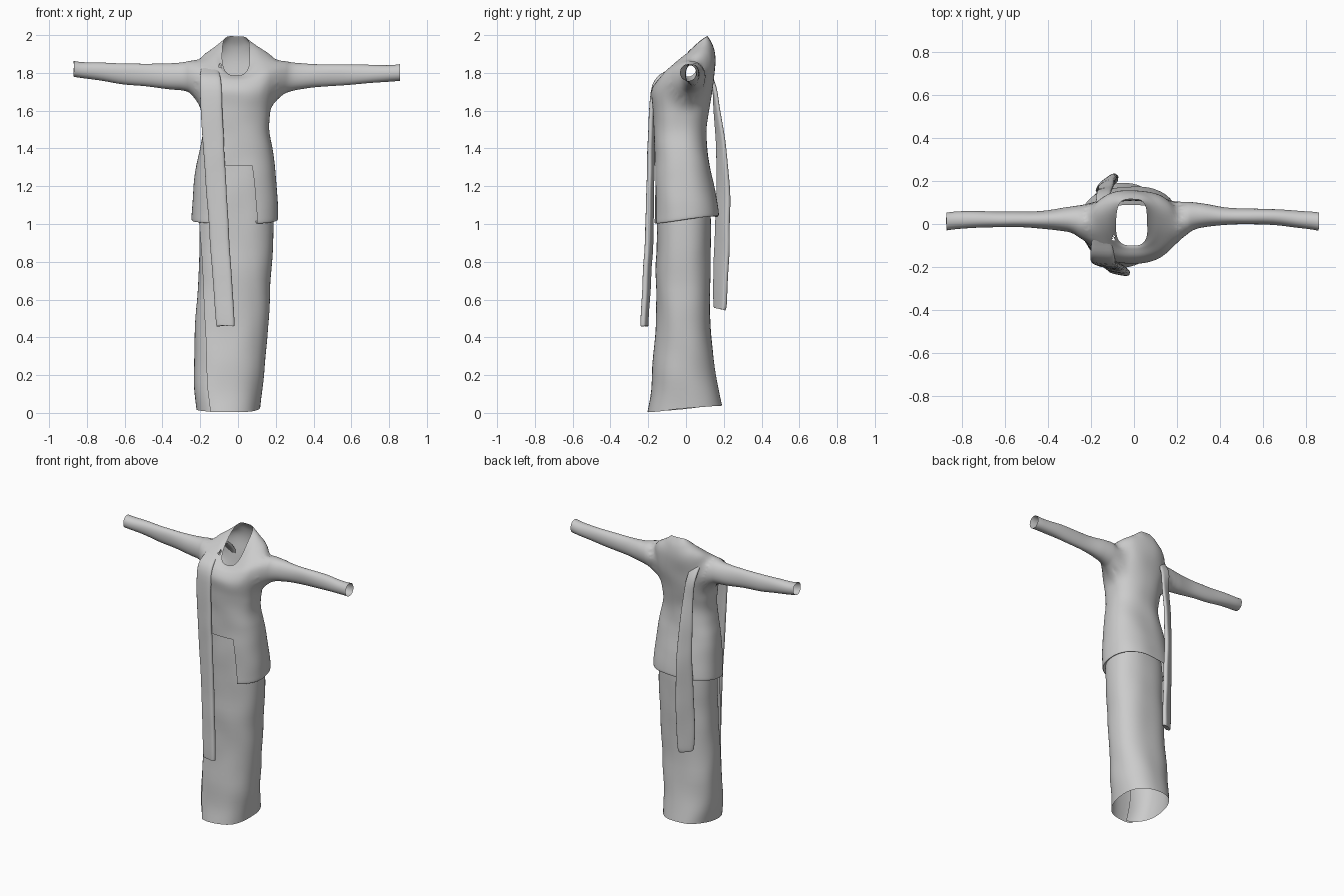
import bpy, bmesh, math
from mathutils import Vector, noise

if "Cube" in bpy.data.objects:
    bpy.data.objects.remove(bpy.data.objects["Cube"], do_unlink=True)

GREY = (0.6, 0.6, 0.6, 1)
cloth = bpy.data.materials.new("grey cloth")
cloth.use_nodes = True
cloth.diffuse_color = GREY
cloth.node_tree.nodes["Principled BSDF"].inputs["Base Color"].default_value = GREY


def smooth_rows(rows, steps=6):
    """Catmull-Rom interpolation of rows of numbers."""
    out = []
    last = len(rows) - 1
    for i in range(last):
        a, b, c, d = (rows[max(0, min(last, i + k))] for k in (-1, 0, 1, 2))
        for s in range(steps):
            t = s / steps
            out.append([q + t / 2 * (r - p + t * (2*p - 5*q + 4*r - w + t * (3*(q - r) + w - p)))
                        for p, q, r, w in zip(a, b, c, d)])
    return out + [list(rows[-1])]


def skin(bm, rings, closed=False, caps=False, wrinkle=0.006, gap=0, gap_top=0):
    """Skin point rings with quads; the last gap columns stay open below gap_top."""
    grid = [[bm.verts.new(p + noise.noise_vector(p * 6) * wrinkle) for p in ring] for ring in rings]
    n = len(grid[0])
    columns = n if closed else n - 1
    for low, high, ring in zip(grid, grid[1:], rings):
        for j in range(columns):
            if j >= columns - gap and ring[j].z < gap_top:
                continue
            k = (j + 1) % n
            bm.faces.new((low[j], low[k], high[k], high[j]))
    if caps:
        bm.faces.new(grid[0][::-1])
        bm.faces.new(grid[-1])
    bmesh.ops.delete(bm, geom=[v for v in bm.verts if not v.link_faces], context='VERTS')
    bmesh.ops.remove_doubles(bm, verts=bm.verts, dist=0.0002)


def finish(name, bm):
    """Turn the surface into a smooth shaded object."""
    mesh = bpy.data.meshes.new(name)
    bm.to_mesh(mesh)
    bm.free()
    mesh.materials.append(cloth)
    obj = bpy.data.objects.new(name, mesh)
    bpy.context.collection.objects.link(obj)
    bpy.ops.object.select_all(action='DESELECT')
    obj.select_set(True)
    bpy.context.view_layer.objects.active = obj
    bpy.ops.object.shade_smooth_by_angle(angle=math.radians(50))


def rounded(angle, power=2.4):
    """Unit superellipse point."""
    c, s = math.cos(angle), math.sin(angle)
    return (math.copysign(abs(c) ** (2 / power), c), math.copysign(abs(s) ** (2 / power), s))


def body_ring(row, sweep=360, count=64, flare=0.0):
    """Ring from z front/back, x range, y range, start angle, side lift and squareness."""
    zf, zb, x0, x1, y0, y1, start, lift, power = row
    pts = []
    for j in range(count + 1):
        c, s = rounded(math.radians(start + sweep * j / count), power)
        grow = 1 + flare * max(0, 1 - 5 * j / count)
        pts.append(Vector(((x0 + x1) / 2 + (x1 - x0) / 2 * c * grow,
                           (y0 + y1) / 2 + (y1 - y0) / 2 * s * grow,
                           (zf + zb) / 2 + (zb - zf) / 2 * s + lift * c * c)))
    return pts


# Jacket body, open at the lower front, with a slanted neck opening
jacket = [
    (1.015, 1.06, -.225, .19, -.155, .15, -63, 0, 2.4),
    (1.0, 1.04, -.243, .208, -.172, .172, -63, .005, 2.4),
    (1.06, 1.08, -.243, .211, -.172, .17, -64, 0, 2.4),
    (1.2, 1.2, -.235, .207, -.17, .15, -67, 0, 2.4),
    (1.31, 1.31, -.22, .195, -.17, .128, -69, 0, 2.4),
    (1.4, 1.4, -.2, .182, -.17, .112, -69, 0, 2.4),
    (1.5, 1.5, -.187, .163, -.17, .107, -70, 0, 2.4),
    (1.61, 1.61, -.195, .175, -.176, .122, -70, 0, 2.4),
    (1.70, 1.74, -.212, .2, -.183, .145, -70, .02, 2.4),
    (1.755, 1.86, -.212, .2, -.155, .157, -70, .05, 2.3),
    (1.78, 1.94, -.135, .12, -.118, .147, -70, .045, 2.4),
    (1.785, 1.997, -.082, .062, -.1, .118, -70, .015, 3.2),
]
bm = bmesh.new()
skin(bm, [body_ring(r) for r in smooth_rows(jacket)], gap=8, gap_top=1.309)

# Sleeves: x, y range, z range from shoulder to open cuff
sleeve = [
    (.245, -.052, .102, 1.692, 1.866),
    (.3, -.02, .096, 1.706, 1.855),
    (.45, 0, .075, 1.725, 1.845),
    (.65, -.005, .07, 1.742, 1.845),
    (.8, -.02, .06, 1.755, 1.84),
    (.86, -.03, .052, 1.76, 1.845),
]
for side in (1, -1):
    right = side < 0
    # Cut the armhole
    hole = [f for f in bm.faces if side * (c := f.calc_center_median()).x > .09
            and (c.y / .105) ** 2 + ((c.z - 1.75) / .115) ** 2 < 1]
    bmesh.ops.delete(bm, geom=hole, context='FACES')
    rings = []
    for x, y0, y1, z0, z1 in smooth_rows(sleeve):
        dz = .02 * (x / .86) ** 4 if right else 0
        dy = -.018 * math.sin(math.pi * x / .86) if right else 0
        ring = []
        for j in range(32):
            c, s = rounded(j * math.tau / 32, 2.1)
            ring.append(Vector((side * x - (.008 if right else 0),
                                (y0 + y1) / 2 + (y1 - y0) / 2 * c + dy,
                                (z0 + z1) / 2 + (z1 - z0) / 2 * s + dz)))
        rings.append(ring)
    skin(bm, rings[::side], closed=True)
    # Sew the sleeve to the armhole and soften the seam
    seam = [e for e in bm.edges if e.is_boundary
            and all(.1 < side * v.co.x < .4 and v.co.z > 1.5 for v in e.verts)]
    bridge = bmesh.ops.bridge_loops(bm, edges=seam)
    bmesh.ops.subdivide_edges(bm, edges=bridge["edges"], cuts=1)
    near = [v for v in bm.verts if .13 < side * v.co.x < .32 and v.co.z > 1.58]
    for _ in range(4):
        bmesh.ops.smooth_vert(bm, verts=near, factor=.5,
                              use_axis_x=True, use_axis_y=True, use_axis_z=True)
bmesh.ops.recalc_face_normals(bm, faces=bm.faces)
finish("jacket", bm)

# Long wrap skirt: the front panel overlaps its own far edge
skirt = [
    (.005, .04, -.22, .115, -.192, .19, -116, 0, 2.4),
    (.2, .2, -.236, .135, -.17, .157, -120, 0, 2.4),
    (.5, .5, -.222, .162, -.154, .13, -130, 0, 2.4),
    (.8, .8, -.207, .178, -.154, .13, -145, 0, 2.4),
    (1.05, 1.05, -.2, .185, -.155, .13, -158, 0, 2.4),
    (1.33, 1.33, -.18, .16, -.148, .09, -160, 0, 2.4),
]
bm = bmesh.new()
skin(bm, [body_ring(r, sweep=376, flare=.09) for r in smooth_rows(skirt)])
finish("wrap_skirt", bm)

# Scarf over the right shoulder: x, y, z, half width, half thickness, twist
scarf = [
    (-.125, .177, .55, .045, .016, .7),
    (-.125, .18, .58, .054, .018, .7),
    (-.125, .184, .75, .06, .018, .7),
    (-.125, .196, 1.1, .054, .018, .75),
    (-.125, .19, 1.35, .045, .015, .6),
    (-.13, .163, 1.6, .034, .012, .3),
    (-.14, .138, 1.76, .032, .012, 0),
    (-.15, .04, 1.86, .035, .01, 0),
    (-.15, -.085, 1.81, .048, .012, 0),
    (-.145, -.162, 1.73, .057, .014, -.1),
    (-.135, -.182, 1.5, .057, .015, -.12),
    (-.12, -.188, 1.25, .054, .017, -.15),
    (-.093, -.198, .85, .052, .018, -.2),
    (-.07, -.22, .5, .05, .018, -.2),
    (-.068, -.222, .465, .046, .016, -.2),
]
path = smooth_rows(scarf)
rings = []
for i, (x, y, z, wide, thick, twist) in enumerate(path):
    ahead = Vector(path[min(i + 1, len(path) - 1)][:3])
    along = (ahead - Vector(path[max(i - 1, 0)][:3])).normalized()
    across = Vector((1, twist, 0))
    across = (across - along * across.dot(along)).normalized()
    out = along.cross(across)
    ring = []
    for j in range(24):
        c, s = rounded(j * math.tau / 24, 3)
        ring.append(Vector((x, y, z)) + across * wide * c + out * thick * s)
    rings.append(ring)
bm = bmesh.new()
skin(bm, rings, closed=True, caps=True, wrinkle=.004)
finish("scarf", bm)
